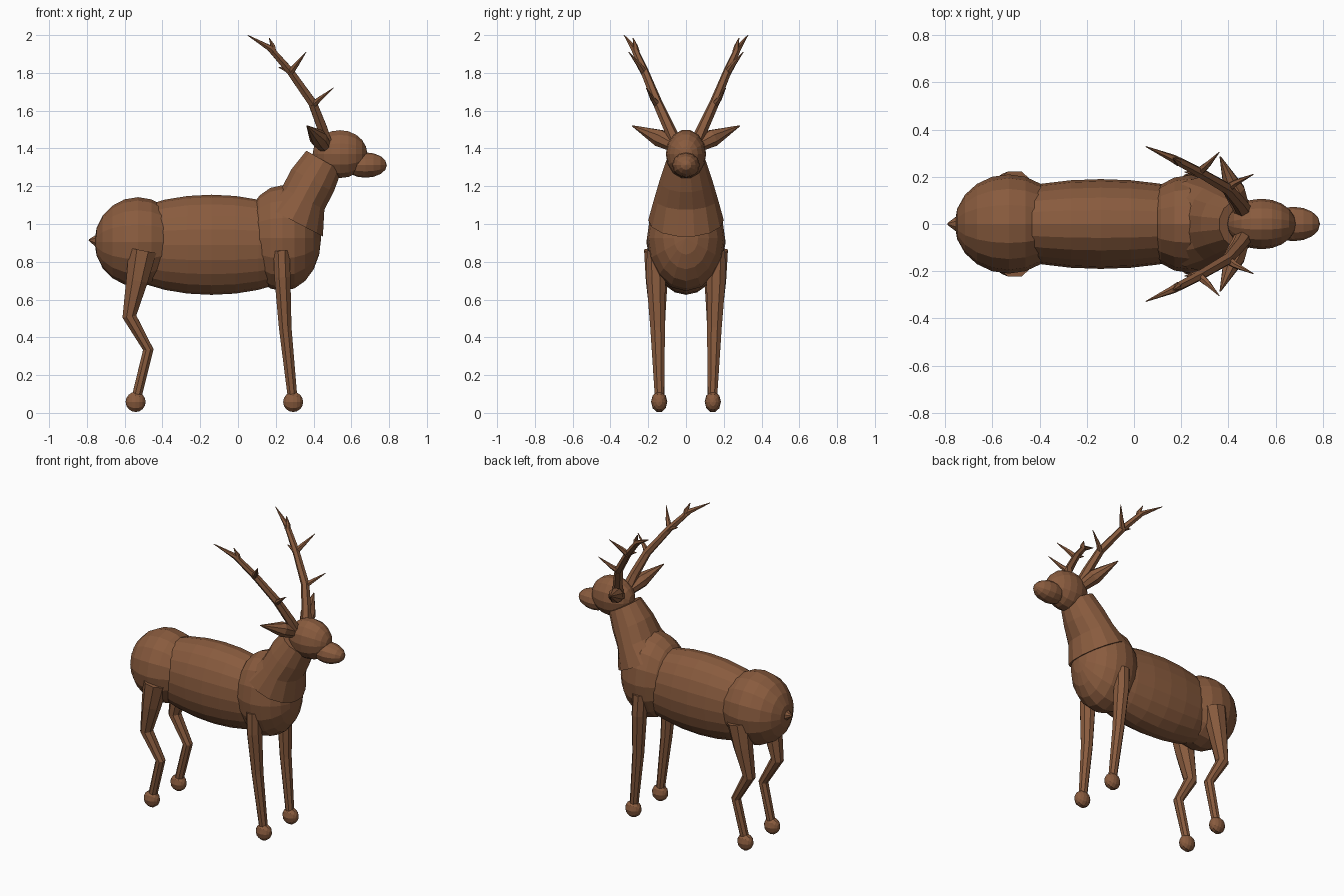
import bpy, bmesh
from math import cos, sin, tau
from mathutils import Vector, Matrix

if "Cube" in bpy.data.objects:
    bpy.data.objects.remove(bpy.data.objects["Cube"])

BROWN = (0.25, 0.105, 0.048, 1)
fur = bpy.data.materials.new("brown")
fur.use_nodes = True
fur.diffuse_color = BROWN
bsdf = fur.node_tree.nodes["Principled BSDF"]
bsdf.inputs["Base Color"].default_value = BROWN
bsdf.inputs["Roughness"].default_value = 0.9


def finish(name, bm):
    bmesh.ops.recalc_face_normals(bm, faces=bm.faces)
    mesh = bpy.data.meshes.new(name)
    bm.to_mesh(mesh)
    bm.free()
    mesh.materials.append(fur)
    obj = bpy.data.objects.new(name, mesh)
    bpy.context.collection.objects.link(obj)
    return obj


def ellipsoid(name, centre, radii, segments=16, rings=10):
    """Faceted ellipsoid with its poles along x."""
    bm = bmesh.new()
    bmesh.ops.create_uvsphere(bm, u_segments=segments, v_segments=rings, radius=1)
    bm.transform(Matrix.LocRotScale(Vector(centre), None, Vector(radii))
                 @ Matrix.Rotation(tau / 4, 4, 'Y'))
    return finish(name, bm)


def limb(name, path, side=1, sides=8):
    """Tapered tube through (x, y, z, radius[, sideways radius]) points."""
    bm = bmesh.new()
    points = [Vector((p[0], p[1] * side, p[2])) for p in path]
    rings = []
    for i, (p, c) in enumerate(zip(path, points)):
        t = (points[min(i + 1, len(points) - 1)] - points[max(i - 1, 0)]).normalized()
        u = Vector((0, 1, 0)).cross(t).normalized()
        v = t.cross(u)
        steps = [tau * (k + 0.5) / sides for k in range(sides)]
        rings.append([bm.verts.new(c + u * p[3] * cos(a) + v * p[-1] * sin(a))
                      for a in steps])
    for low, high in zip(rings, rings[1:]):
        for k in range(sides):
            n = (k + 1) % sides
            bm.faces.new((low[k], low[n], high[n], high[k]))
    bm.faces.new(rings[0])
    bm.faces.new(rings[-1])
    return finish(name, bm)


# Trunk
ellipsoid("barrel", (-0.14, 0, 0.89), (0.57, 0.19, 0.265), 20, 14)
ellipsoid("rump", (-0.53, 0, 0.905), (0.23, 0.21, 0.237))
ellipsoid("chest", (0.235, 0, 0.925), (0.205, 0.207, 0.28))
limb("tail", [(-0.7, 0, 0.91, 0.055), (-0.755, 0, 0.912, 0.032),
              (-0.79, 0, 0.915, 0.004)])

# Neck and head
limb("neck", [(0.285, 0, 1.02, 0.19, 0.2), (0.345, 0, 1.135, 0.13, 0.168),
              (0.395, 0, 1.23, 0.13, 0.14), (0.455, 0, 1.335, 0.11, 0.105)], sides=14)
ellipsoid("head", (0.54, 0, 1.37), (0.145, 0.107, 0.13), 14, 10)
ellipsoid("muzzle", (0.675, 0, 1.312), (0.113, 0.073, 0.067), 12, 8)

for label, s in (("left", 1), ("right", -1)):
    # Ears
    limb(label + "_ear", [(0.46, 0.05, 1.41, 0.035), (0.425, 0.14, 1.455, 0.048),
                          (0.365, 0.285, 1.52, 0.003)], s)

    # Antlers: main beam and four tines
    limb(label + "_antler_beam",
         [(0.47, 0.05, 1.42, 0.036), (0.445, 0.09, 1.51, 0.03),
          (0.395, 0.15, 1.64, 0.026), (0.275, 0.22, 1.81, 0.022),
          (0.17, 0.275, 1.93, 0.018), (0.05, 0.328, 2.0, 0.002)], s, 6)
    tines = {"lower": ((0.395, 0.15, 1.63), (0.43, 0.175, 1.66), (0.505, 0.21, 1.72)),
             "middle": ((0.275, 0.22, 1.8), (0.31, 0.25, 1.845), (0.36, 0.303, 1.91)),
             "upper": ((0.185, 0.265, 1.91), (0.185, 0.268, 1.94), (0.165, 0.28, 1.985)),
             "small": ((0.29, 0.21, 1.79), (0.26, 0.215, 1.815), (0.215, 0.22, 1.83))}
    for tine, spots in tines.items():
        limb(f"{label}_{tine}_tine",
             [(*spot, r) for spot, r in zip(spots, (0.02, 0.014, 0.002))], s, 6)

    # Legs and hooves
    limb(label + "_front_leg",
         [(0.23, 0.165, 0.86, 0.046, 0.045), (0.235, 0.16, 0.72, 0.046, 0.055),
          (0.25, 0.15, 0.45, 0.036, 0.042), (0.29, 0.14, 0.07, 0.027, 0.026)], s)
    limb(label + "_hind_leg",
         [(-0.505, 0.155, 0.86, 0.08, 0.072), (-0.535, 0.155, 0.7, 0.062, 0.062),
          (-0.575, 0.15, 0.51, 0.04, 0.044), (-0.475, 0.145, 0.335, 0.03, 0.034),
          (-0.54, 0.14, 0.07, 0.028, 0.027)], s)
    ellipsoid(label + "_front_hoof", (0.292, 0.142 * s, 0.058), (0.053, 0.043, 0.056), 10, 8)
    ellipsoid(label + "_hind_hoof", (-0.542, 0.142 * s, 0.058), (0.053, 0.043, 0.056), 10, 8)
